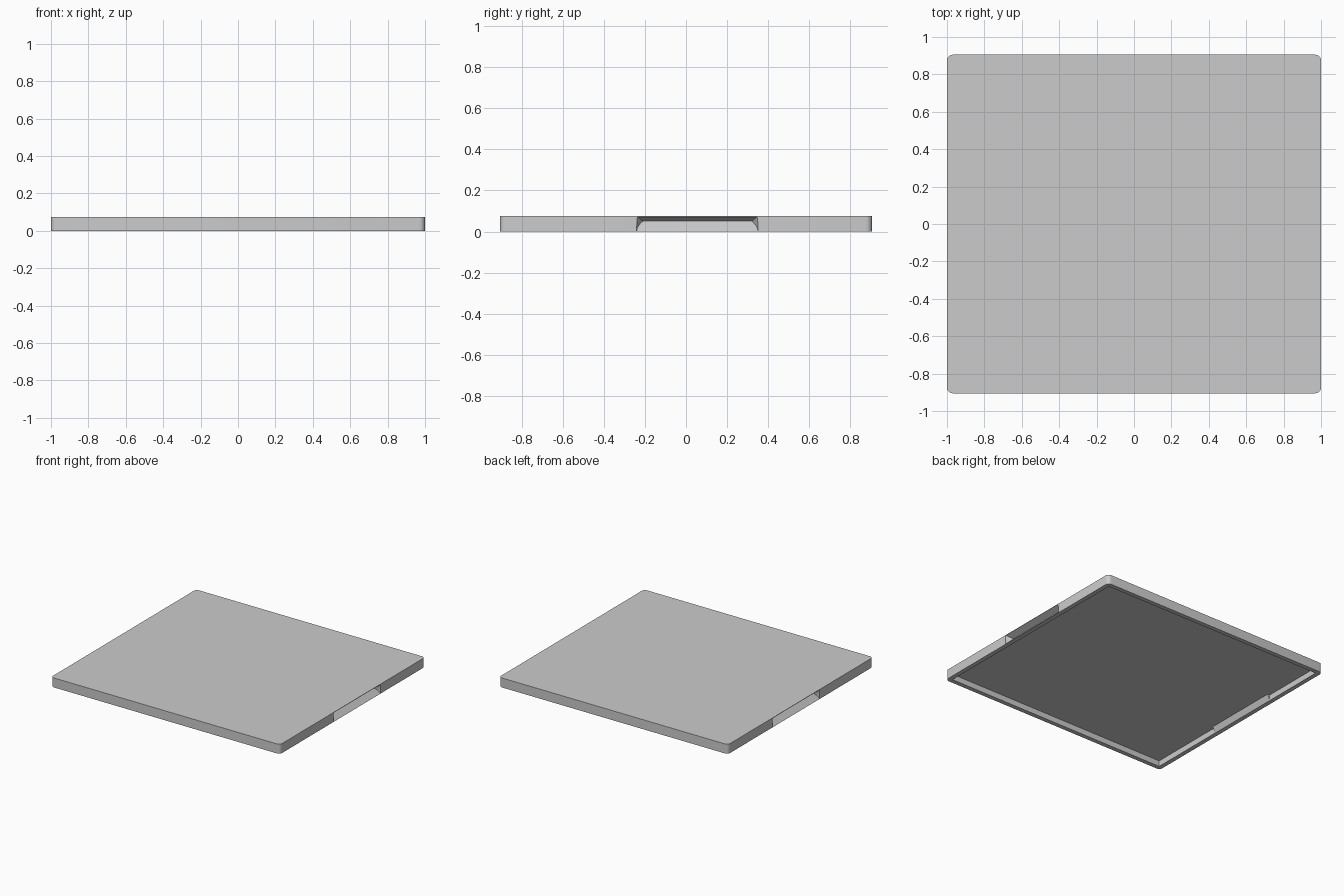
import bpy
import bmesh
import math

if "Cube" in bpy.data.objects:
    bpy.data.objects.remove(bpy.data.objects["Cube"], do_unlink=True)

HALF_X, HALF_Y, HEIGHT = 1.0, 0.905, 0.075
WALL, CEILING, RADIUS = 0.035, 0.045, 0.03
GRIP_Y, GRIP_HALF = 0.055, 0.295
GRIP_DEPTH, GRIP_TOP = 0.05, 0.05

grey = bpy.data.materials.new("light_grey")
grey.use_nodes = True
colour = (0.6, 0.6, 0.6, 1)
grey.diffuse_color = colour
grey.node_tree.nodes["Principled BSDF"].inputs["Base Color"].default_value = colour


def make_object(name, bm):
    bmesh.ops.recalc_face_normals(bm, faces=bm.faces)
    mesh = bpy.data.meshes.new(name)
    bm.to_mesh(mesh)
    bm.free()
    mesh.materials.append(grey)
    obj = bpy.data.objects.new(name, mesh)
    bpy.context.collection.objects.link(obj)
    return obj


def box(name, hx, hy, z0, z1, radius=0):
    bm = bmesh.new()
    bmesh.ops.create_cube(bm, size=1)
    for v in bm.verts:
        v.co = (v.co.x * 2 * hx, v.co.y * 2 * hy, z1 if v.co.z > 0 else z0)
    if radius:
        upright = [e for e in bm.edges if abs(e.verts[0].co.z - e.verts[1].co.z) > 0.01]
        bmesh.ops.bevel(bm, geom=upright, offset=radius, segments=6, profile=0.5, affect='EDGES')
    return make_object(name, bm)


def hull(name, points, side):
    bm = bmesh.new()
    for x, y, z in points:
        bm.verts.new((x * side, y, z))
    result = bmesh.ops.convex_hull(bm, input=bm.verts[:])
    spare = {g for g in result["geom_interior"] + result["geom_unused"]
             if isinstance(g, bmesh.types.BMVert)}
    bmesh.ops.delete(bm, geom=list(spare), context='VERTS')
    bmesh.ops.dissolve_limit(bm, angle_limit=0.002, verts=bm.verts[:], edges=bm.edges[:])
    return make_object(name, bm)


def combine(target, tool, operation):
    mod = target.modifiers.new(tool.name, 'BOOLEAN')
    mod.object, mod.operation, mod.solver = tool, operation, 'EXACT'
    tool.hide_render = True
    bpy.context.view_layer.objects.active = target
    bpy.ops.object.modifier_apply(modifier=mod.name)
    bpy.data.objects.remove(tool, do_unlink=True)


# Shallow lid, hollow from below
lid = box("lid", HALF_X, HALF_Y, 0, HEIGHT, RADIUS)
combine(lid, box("cavity", HALF_X - WALL, HALF_Y - WALL, -0.05, CEILING), 'DIFFERENCE')

for side in (1, -1):
    # Sloping backing behind each finger grip
    section = [(0.98, 0.002), (0.966, 0.002), (0.943, 0.05), (0.98, 0.06)]
    backing = [(x, GRIP_Y + s * (GRIP_HALF + 0.01), z) for s in (1, -1) for x, z in section]
    combine(lid, hull("grip_backing", backing, side), 'UNION')

    # Finger grip: sloped floor, slanted roof and curved ends
    grip = []
    for s in (1, -1):
        end = GRIP_Y + s * GRIP_HALF
        grip += [(1.01, end, -0.01), (1.01, end, 0.076)]
        for i in range(6):
            f = i / 5
            inset = 0.03 * f ** 2
            grip.append((HALF_X - GRIP_DEPTH * f, end - s * inset, GRIP_TOP * f))
    combine(lid, hull("grip_cutter", grip, side), 'DIFFERENCE')

# Smooth corners, crisp edges
bpy.ops.object.select_all(action='DESELECT')
lid.select_set(True)
bpy.context.view_layer.objects.active = lid
bpy.ops.object.shade_smooth_by_angle(angle=math.radians(25))
